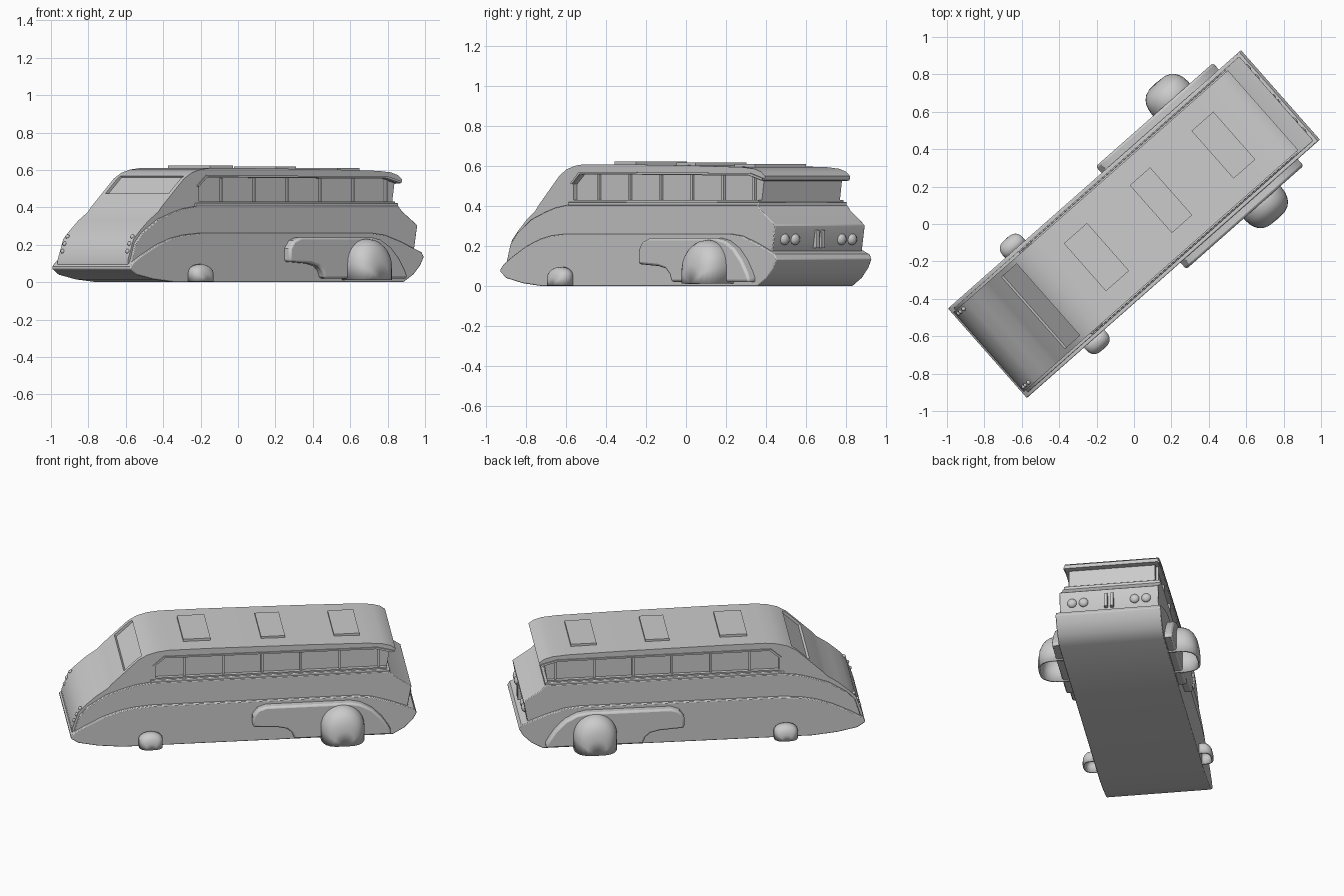
import bpy, bmesh, math
from mathutils import Matrix, Vector

if "Cube" in bpy.data.objects:
    bpy.data.objects.remove(bpy.data.objects["Cube"])

# Everything is modelled along local x (nose at -x), then turned to its heading
HEADING = Matrix.Rotation(math.radians(41.4), 4, 'Z')
parts = []


def finish(name, bm, bevel=0.0, mirror=False):
    bmesh.ops.recalc_face_normals(bm, faces=bm.faces)
    mesh = bpy.data.meshes.new(name)
    bm.to_mesh(mesh)
    bm.free()
    ob = bpy.data.objects.new(name, mesh)
    bpy.context.scene.collection.objects.link(ob)
    ob.matrix_world = HEADING
    if bevel:
        mod = ob.modifiers.new("Bevel", 'BEVEL')
        mod.width, mod.segments, mod.limit_method = bevel, 2, 'ANGLE'
        mod.angle_limit = math.radians(50)
    if mirror:
        mod = ob.modifiers.new("Mirror", 'MIRROR')
        mod.use_axis = (False, True, False)
    parts.append(ob)
    return ob


def prism(name, profile, y0, y1, **kw):
    """Extrude a side profile of (x, z) points from y0 to y1."""
    bm = bmesh.new()
    face = bm.faces.new([bm.verts.new((x, y0, z)) for x, z in profile])
    out = bmesh.ops.extrude_face_region(bm, geom=[face])
    moved = [v for v in out["geom"] if isinstance(v, bmesh.types.BMVert)]
    bmesh.ops.translate(bm, verts=moved, vec=(0, y1 - y0, 0))
    return finish(name, bm, **kw)


def box(name, x, y, z, **kw):
    return prism(name, [(x[0], z[0]), (x[1], z[0]), (x[1], z[1]), (x[0], z[1])], *y, **kw)


def domes(name, centres, scale, **kw):
    bm = bmesh.new()
    for c in centres:
        mat = Matrix.Translation(c) @ Matrix.Diagonal((*scale, 1))
        bmesh.ops.create_uvsphere(bm, u_segments=12, v_segments=8, radius=1, matrix=mat)
    return finish(name, bm, mirror=True, **kw)


def carve(ob, cutters):
    """Subtract the cutters for good and remove them."""
    for c in cutters:
        mod = ob.modifiers.new("Cut", 'BOOLEAN')
        mod.operation, mod.solver, mod.object = 'DIFFERENCE', 'EXACT', c
    dg = bpy.context.evaluated_depsgraph_get()
    mesh = bpy.data.meshes.new_from_object(ob.evaluated_get(dg))
    ob.modifiers.clear()
    ob.data = mesh
    for c in cutters:
        parts.remove(c)
        bpy.data.objects.remove(c)


def wheel_cover(name, cx, half, base, wall, top, y_in, y_out, steps):
    """Arched shell, open below, rounding over to its outer face."""
    arch = [(-half, 0)]
    for i in range(steps + 1):
        a = math.pi * (1 - i / steps)
        arch.append((half * math.cos(a), wall - base + (top - wall) * math.sin(a)))
    arch.append((half, 0))
    depth = 0.6 * (y_out - y_in)
    rings = [(y_in, 1)]
    for i in range(6):
        a = math.pi / 2 * i / 6
        rings.append((y_out - depth + depth * math.sin(a), math.cos(a) ** 0.6))
    bm = bmesh.new()
    rows = [[bm.verts.new((cx + x * s, y, base + z * s)) for x, z in arch] for y, s in rings]
    tip = bm.verts.new((cx, y_out, base))
    for a, b in zip(rows, rows[1:]):
        for i in range(len(arch) - 1):
            bm.faces.new((a[i], a[i + 1], b[i + 1], b[i]))
    for i in range(len(arch) - 1):
        bm.faces.new((rows[-1][i], rows[-1][i + 1], tip))
    ob = finish(name, bm)
    mod = ob.modifiers.new("Shell", 'SOLIDIFY')
    mod.thickness, mod.offset = 0.012, 0
    mod = ob.modifiers.new("Mirror", 'MIRROR')
    mod.use_axis = (False, True, False)


# Lower skirt, widest layer of the body
prism("lower_skirt", [
    (-0.73, 0), (-0.88, 0.015), (-1.0, 0.04), (-1.045, 0.07), (-1.045, 0.085), (-1.02, 0.11),
    (-0.96, 0.145), (-0.85, 0.2), (-0.75, 0.235), (-0.66, 0.253), (-0.55, 0.262), (0.68, 0.262),
    (0.77, 0.252), (0.88, 0.218), (1.03, 0.16), (1.045, 0.135), (1.02, 0.09), (0.97, 0.04),
    (0.9, 0)], -0.319, 0.319, bevel=0.005)

# Middle band with the rear engine panel
prism("middle_band", [
    (-0.9, 0.05), (-1.025, 0.1), (-0.99, 0.21), (-0.94, 0.265), (-0.83, 0.335), (-0.73, 0.37),
    (-0.65, 0.393), (-0.55, 0.407), (0.88, 0.407), (0.905, 0.38), (1.015, 0.305),
    (0.99, 0.165), (0.9, 0.05)], -0.3, 0.3, bevel=0.004)

# Cabin with sloped nose, roof and rear visor
cabin = prism("cabin", [
    (-0.9, 0.05), (-1.035, 0.09), (-1.035, 0.12), (-0.995, 0.23), (-0.95, 0.275), (-0.887, 0.33),
    (-0.82, 0.375), (-0.793, 0.405), (-0.687, 0.505), (-0.633, 0.555), (-0.58, 0.585),
    (-0.52, 0.602), (-0.45, 0.61), (-0.2, 0.61), (0.4, 0.603), (0.75, 0.595), (0.84, 0.587),
    (0.89, 0.572), (0.92, 0.55), (0.915, 0.53), (0.885, 0.525), (0.865, 0.4), (0.8, 0.05)],
    -0.284, 0.284)
window_band = [(-0.53, 0.43), (-0.53, 0.51), (-0.47, 0.56), (0.8, 0.553), (0.9, 0.525), (0.9, 0.43)]
glass_cuts = [prism("window_cutter", window_band, s * 0.26, s * 0.4) for s in (-1, 1)]
glass_cuts.append(prism("windscreen_cutter", [
    (-0.707, 0.465), (-0.605, 0.559), (-0.65, 0.62), (-0.76, 0.51)], -0.255, 0.255))
carve(cabin, glass_cuts)

# Window posts, belt trim and eave trim
for i in range(6):
    x = -0.355 + 0.235 * i
    box(f"window_post_{i + 1}", (x - 0.007, x + 0.007), (0.25, 0.273), (0.425, 0.558), mirror=True)
box("belt_trim", (-0.56, 0.885), (-0.293, 0.293), (0.4, 0.422), bevel=0.004)
prism("eave_trim", [(-0.535, 0.51), (-0.475, 0.562), (0.8, 0.556), (0.905, 0.53), (0.91, 0.54),
                    (0.81, 0.566), (-0.48, 0.572), (-0.545, 0.515)], 0.27, 0.292, mirror=True)

# Roof hatches
for i, (x0, x1, top) in enumerate([(-0.35, -0.185, 0.625), (0.12, 0.265, 0.618), (0.56, 0.715, 0.611)]):
    box(f"roof_hatch_{i + 1}", (x0, x1), (-0.17, 0.17), (0.58, top))

# Rear fender panels
prism("rear_fender", [
    (0.05, 0.11), (0.05, 0.18), (0.08, 0.222), (0.13, 0.24), (0.64, 0.24), (0.7, 0.228),
    (0.77, 0.19), (0.83, 0.13), (0.87, 0.07), (0.89, 0.03), (0.88, 0.02), (0.3, 0.02),
    (0.285, 0.06), (0.255, 0.087), (0.2, 0.1)], 0.3, 0.366, bevel=0.014, mirror=True)

# Wheel covers
wheel_cover("rear_wheel_cover", 0.59, 0.125, 0.012, 0.1, 0.225, 0.31, 0.482, 14)
wheel_cover("front_wheel_cover", -0.565, 0.066, 0.004, 0.05, 0.09, 0.31, 0.388, 10)

# Nose lamps, tail lamps and rear vents
domes("nose_lamps", [(-1.018, 0.262, 0.165), (-1.004, 0.262, 0.205), (-0.983, 0.262, 0.243)],
      (0.012, 0.012, 0.012))
domes("tail_lamps", [(1.0, y, 0.235) for y in (0.155, 0.225)], (0.022, 0.029, 0.029))
box("rear_vent", (0.97, 1.02), (0.007, 0.029), (0.19, 0.28), bevel=0.003, mirror=True)

# Smooth shading with sharp creases
bpy.ops.object.select_all(action='DESELECT')
for ob in parts:
    ob.select_set(True)
bpy.context.view_layer.objects.active = parts[0]
bpy.ops.object.shade_smooth_by_angle(angle=math.radians(30))
